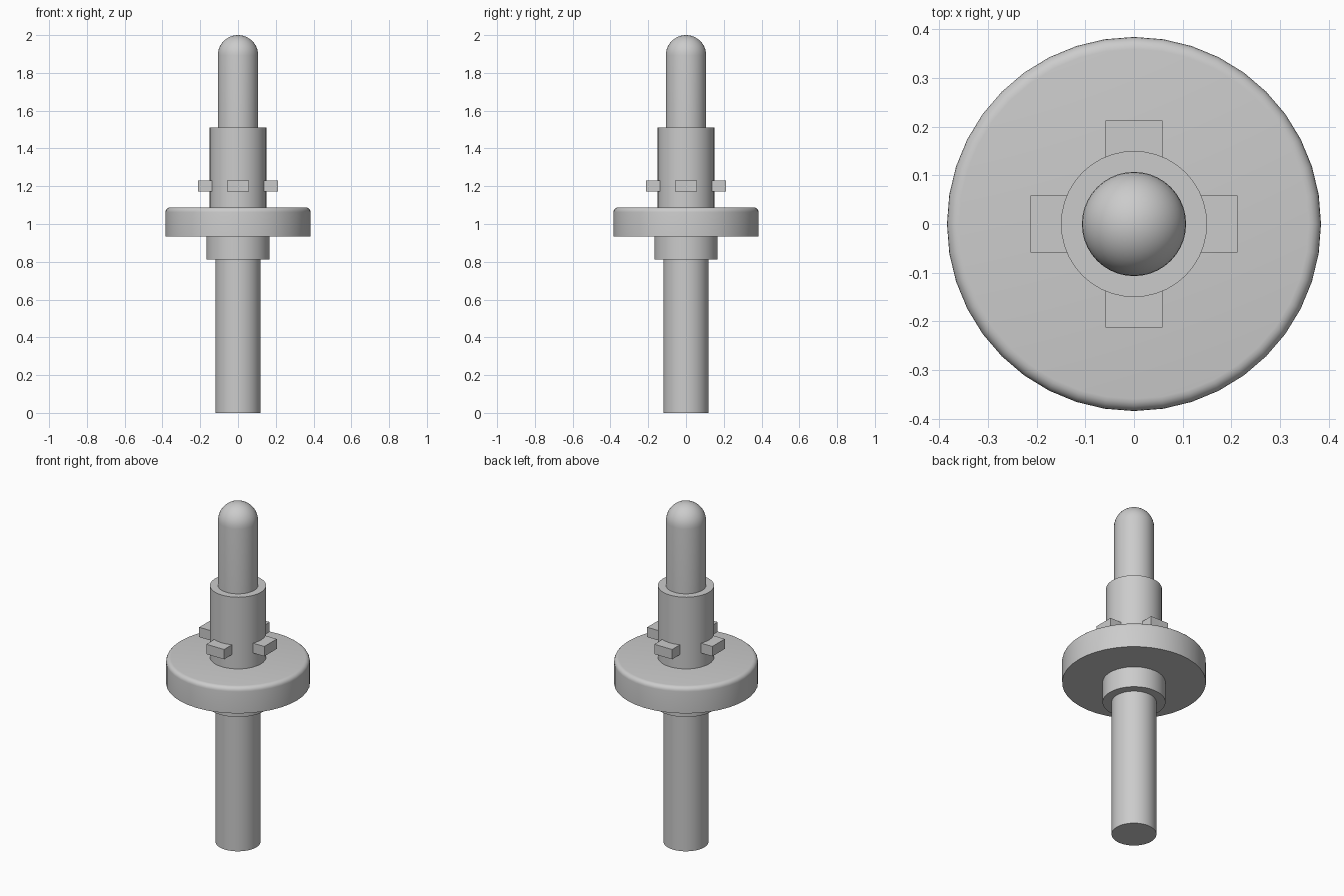
import bpy
import bmesh
from math import sin, cos, pi, radians
from mathutils import Matrix, Vector

cube = bpy.data.objects.get("Cube")
if cube:
    bpy.data.objects.remove(cube, do_unlink=True)

grey = bpy.data.materials.new("light_grey")
grey.use_nodes = True
colour = (0.6, 0.6, 0.6, 1)
grey.diffuse_color = colour
grey.node_tree.nodes["Principled BSDF"].inputs["Base Color"].default_value = colour


def finish(name, bm, smooth=True):
    """Turn a bmesh into a named, shaded object."""
    bmesh.ops.recalc_face_normals(bm, faces=bm.faces)
    mesh = bpy.data.meshes.new(name)
    bm.to_mesh(mesh)
    bm.free()
    mesh.materials.append(grey)
    obj = bpy.data.objects.new(name, mesh)
    bpy.context.collection.objects.link(obj)
    bpy.ops.object.select_all(action="DESELECT")
    obj.select_set(True)
    bpy.context.view_layer.objects.active = obj
    if smooth:
        bpy.ops.object.shade_smooth_by_angle(angle=radians(35))
    return obj


def lathe(name, profile, sides=40):
    """Spin (radius, height) points around the z axis."""
    bm = bmesh.new()
    verts = [bm.verts.new((r, 0, z)) for r, z in profile]
    edges = [bm.edges.new(pair) for pair in zip(verts, verts[1:])]
    bmesh.ops.spin(bm, geom=verts + edges, cent=(0, 0, 0), axis=(0, 0, 1),
                   angle=2 * pi, steps=sides, use_merge=True)
    bmesh.ops.remove_doubles(bm, verts=bm.verts, dist=0.0005)
    return finish(name, bm)


def arc(radius, centre_r, centre_z, steps):
    """Quarter round from the side up to the top."""
    angles = [pi / 2 * i / steps for i in range(steps + 1)]
    return [(centre_r + radius * cos(a), centre_z + radius * sin(a)) for a in angles]


def cylinder(name, radius, bottom, top):
    return lathe(name, [(0, bottom), (radius, bottom), (radius, top), (0, top)])


# Stepped shaft
cylinder("lower_shaft", 0.12, 0, 0.82)
cylinder("collar", 0.168, 0.813, 0.94)
cylinder("hub", 0.15, 1.08, 1.51)

# Flange with a rounded upper rim
rim = 0.025
lathe("flange", [(0, 0.935), (0.384, 0.935)]
      + arc(rim, 0.384 - rim, 1.088 - rim, 5) + [(0, 1.088)])

# Pin with a domed tip
pin = 0.107
lathe("domed_pin", [(0, 1.5), (pin, 1.5)] + arc(pin, 0, 2 - pin, 10))

# Four locking lugs around the hub
for i, side in enumerate(("left", "back", "right", "front")):
    bm = bmesh.new()
    bmesh.ops.create_cube(bm, size=1)
    bmesh.ops.scale(bm, vec=Vector((0.112, 0.116, 0.058)), verts=bm.verts)
    bmesh.ops.translate(bm, vec=Vector((0.156, 0, 1.2)), verts=bm.verts)
    bmesh.ops.rotate(bm, cent=(0, 0, 0), matrix=Matrix.Rotation(i * pi / 2, 3, "Z"),
                     verts=bm.verts)
    finish(side + "_lug", bm, smooth=False)
